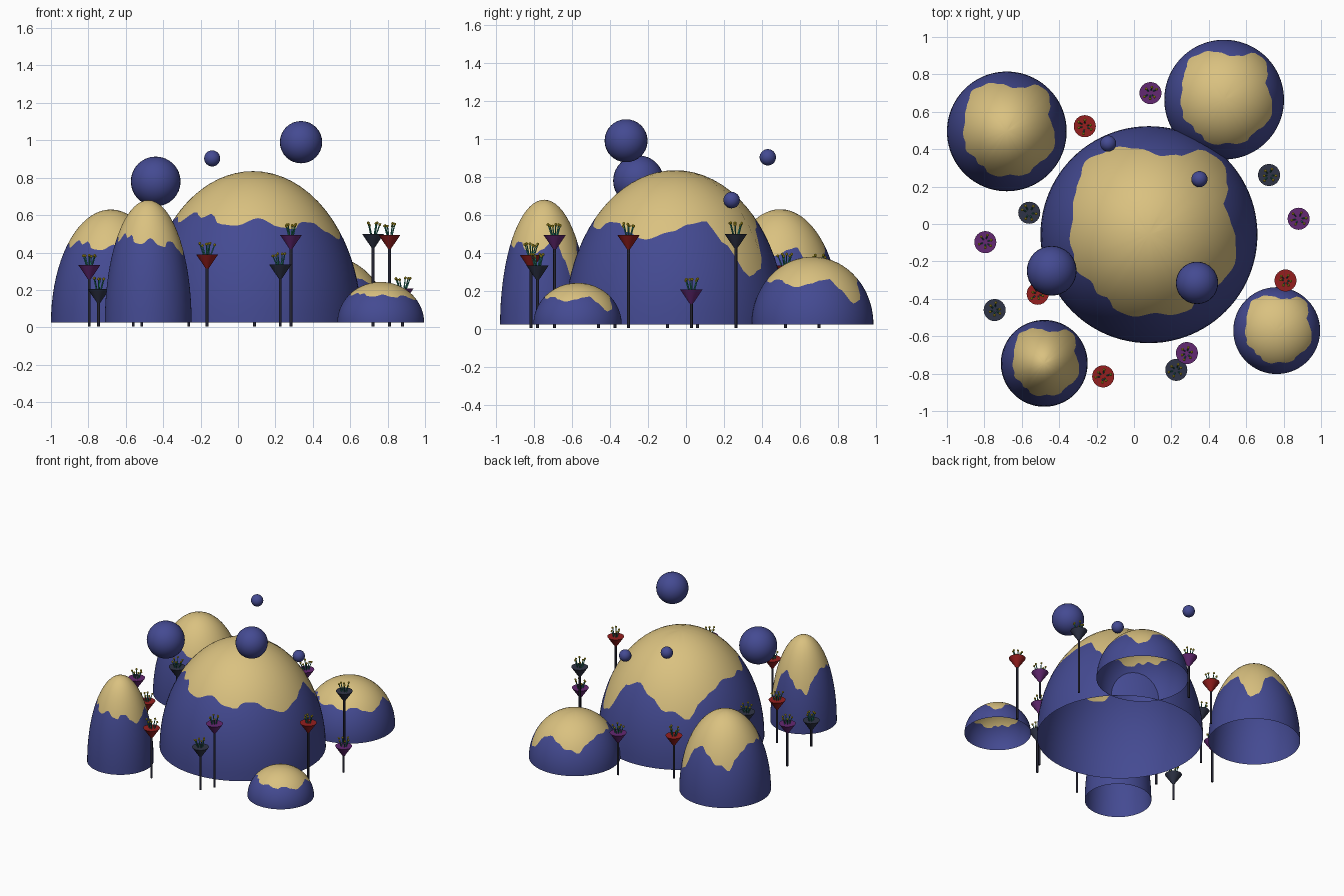
import bpy, bmesh, math, random
from mathutils import Vector

if "Cube" in bpy.data.objects:
    bpy.data.objects.remove(bpy.data.objects["Cube"])

random.seed(4)


def material(name, rgb):
    m = bpy.data.materials.new(name)
    m.diffuse_color = (*rgb, 1)
    m.use_nodes = True
    m.node_tree.nodes["Principled BSDF"].inputs["Base Color"].default_value = m.diffuse_color
    return m


BLUE = material("indigo blue", (0.058, 0.069, 0.288))
SAND = material("sand", (0.70, 0.535, 0.215))
RED = material("dark red", (0.30, 0.013, 0.013))
PURPLE = material("plum purple", (0.127, 0.021, 0.17))
SLATE = material("slate", (0.028, 0.034, 0.062))
STEM = material("stem dark", (0.017, 0.017, 0.032))
TEAL = material("teal", (0.026, 0.28, 0.20))
YELLOW = material("yellow", (0.62, 0.48, 0.02))


def make_object(name, bm, mats, smooth=True, angle=40):
    me = bpy.data.meshes.new(name)
    bm.to_mesh(me)
    bm.free()
    ob = bpy.data.objects.new(name, me)
    bpy.context.collection.objects.link(ob)
    for m in mats:
        me.materials.append(m)
    if smooth:
        bpy.ops.object.select_all(action='DESELECT')
        ob.select_set(True)
        bpy.context.view_layer.objects.active = ob
        bpy.ops.object.shade_smooth_by_angle(angle=math.radians(angle))
    return ob


# Wavy lower edge of the sand caps: (angle, fraction of dome height)
EDGE = [(-156, .66), (-140, .73), (-131, .69), (-123, .72), (-114, .65),
        (-102, .64), (-86, .69), (-71, .63), (-61, .615), (-54, .665),
        (-43, .66), (-33, .60), (-19, .55), (-3, .60), (10, .65), (22, .67),
        (31, .53), (45, .31), (56, .36), (68, .62), (82, .68), (98, .60),
        (112, .50), (118, .51), (130, .44), (142, .58), (153, .64),
        (169, .70), (185, .68), (195, .70), (204, .66)]


def edge_height(deg):
    d = (deg + 156) % 360 - 156
    for (a0, h0), (a1, h1) in zip(EDGE, EDGE[1:]):
        if a0 <= d <= a1:
            f = (d - a0) / (a1 - a0)
            return h0 + (h1 - h0) * (1 - math.cos(math.pi * f)) / 2
    return .66


# Half-ellipsoid shells, open below, with a row of edges on the cap line
def dome(name, x, y, radius, top, base=0.025, seg=96, low=9, high=10):
    bm = bmesh.new()
    rings = []
    for j in range(low + high):
        ring = []
        for i in range(seg):
            t = 2 * math.pi * i / seg
            e = math.asin(edge_height(math.degrees(t)))
            if j <= low:
                lat = e * j / low
            else:
                lat = e + (math.pi / 2 - e) * (j - low) / high
            r = radius * math.cos(lat)
            ring.append(bm.verts.new((x + r * math.cos(t), y + r * math.sin(t),
                                      base + (top - base) * math.sin(lat))))
        rings.append(ring)
    apex = bm.verts.new((x, y, top))
    for j in range(len(rings) - 1):
        a, b = rings[j], rings[j + 1]
        for i in range(seg):
            k = (i + 1) % seg
            bm.faces.new((a[i], a[k], b[k], b[i])).material_index = int(j >= low)
    for i in range(seg):
        bm.faces.new((rings[-1][i], rings[-1][(i + 1) % seg], apex)).material_index = 1
    make_object(name, bm, [BLUE, SAND], angle=60)


dome("main_dome", 0.08, -0.057, 0.58, 0.835)
dome("back_left_dome", -0.68, 0.495, 0.32, 0.63)
dome("back_right_dome", 0.482, 0.665, 0.32, 0.38)
dome("front_left_dome", -0.48, -0.745, 0.232, 0.68)
dome("front_right_dome", 0.763, -0.57, 0.232, 0.243)

# Floating balls
for n, (x, y, z, r) in enumerate([(-.44, -.25, .78, .133), (.337, -.315, .99, .113),
                                  (-.138, .43, .903, .043), (.35, .24, .678, .043)]):
    bm = bmesh.new()
    bmesh.ops.create_uvsphere(bm, u_segments=32, v_segments=16, radius=r)
    bmesh.ops.translate(bm, verts=bm.verts, vec=(x, y, z))
    make_object(f"floating_ball_{n + 1}", bm, [BLUE])


# Tapered rod between two points
def rod(bm, p, q, r0, r1, sides, mat):
    p, q = Vector(p), Vector(q)
    old = set(bm.faces)
    res = bmesh.ops.create_cone(bm, cap_ends=True, segments=sides, radius1=r0,
                                radius2=r1, depth=(q - p).length)
    rot = Vector((0, 0, 1)).rotation_difference(q - p).to_matrix()
    for v in res["verts"]:
        v.co = rot @ v.co + (p + q) / 2
    for f in set(bm.faces) - old:
        f.material_index = mat


# Plants: stem, funnel head, and a tuft of small flowers
def plant(n, x, y, z, head):
    bm = bmesh.new()
    rod(bm, (x, y, 0.005), (x, y, z - .05), .008, .008, 10, 0)
    make_object(f"plant_stem_{n}", bm, [STEM])
    bm = bmesh.new()
    rod(bm, (x, y, z - .078), (x, y, z), .006, .059, 24, 0)
    make_object(f"plant_head_{n}", bm, [head])
    bm = bmesh.new()
    start = random.uniform(0, 6.28)
    for i in range(6):
        a = start + i * math.tau / 6 + random.uniform(-.2, .2)
        c, s = math.cos(a), math.sin(a)
        r = random.uniform(.026, .042)
        tip = Vector((x + r * c, y + r * s, z + random.uniform(.045, .06)))
        rod(bm, (x + .5 * r * c, y + .5 * r * s, z), tip, .004, .003, 5, 0)
        old = set(bm.faces)
        res = bmesh.ops.create_icosphere(bm, subdivisions=1, radius=.0085)
        bmesh.ops.translate(bm, verts=res["verts"], vec=tip)
        for f in set(bm.faces) - old:
            f.material_index = 1
    make_object(f"plant_flowers_{n}", bm, [TEAL, YELLOW], smooth=False)


PLANTS = [(.088, .70, .33, PURPLE), (.88, .028, .208, PURPLE),
          (-.795, -.097, .333, PURPLE), (.283, -.69, .495, PURPLE),
          (-.263, .523, .335, RED), (.81, -.302, .495, RED),
          (-.515, -.373, .335, RED), (-.165, -.815, .39, RED),
          (-.56, .06, .42, SLATE), (.722, .262, .50, SLATE),
          (-.745, -.46, .205, SLATE), (.226, -.78, .335, SLATE)]
for n, p in enumerate(PLANTS):
    plant(n + 1, *p)
